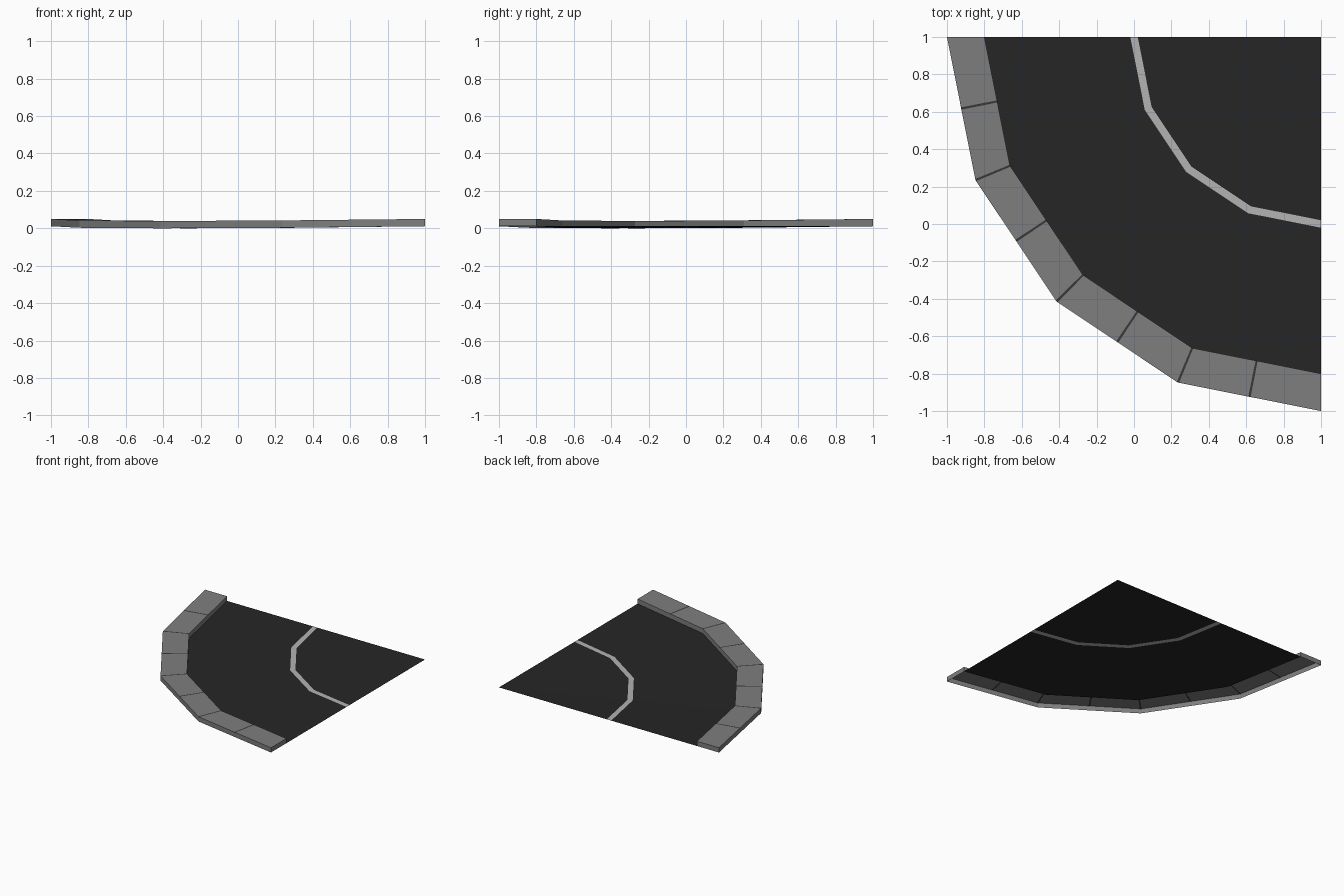
import bpy, bmesh, math
from mathutils import Vector

if "Cube" in bpy.data.objects:
    bpy.data.objects.remove(bpy.data.objects["Cube"])

CENTRE = (1.0, 1.0)
EDGE_Z, SIDES = 0.011, 4
SAG = [0.0, 0.008, 0.011, 0.008, 0.0]   # the bend dips gently in its middle
KERB_IN, KERB_OUT, KERB_H = 1.8, 2.0, 0.039
LINE_IN, LINE_OUT = 0.98, 1.02


def material(name, v):
    m = bpy.data.materials.new(name)
    m.diffuse_color = (v, v, v, 1)
    m.use_nodes = True
    m.node_tree.nodes["Principled BSDF"].inputs["Base Color"].default_value = m.diffuse_color
    return m


asphalt = material("asphalt", 0.019)
paint = material("paint", 0.45)
stone = material("stone", 0.21)
joint = material("joint", 0.04)


def corner(r, i, h=0.0):
    a = math.pi + i * math.pi / 2 / SIDES
    z = EDGE_Z - SAG[i] * min(1, r / KERB_IN) + h
    return Vector((CENTRE[0] + r * math.cos(a), CENTRE[1] + r * math.sin(a), z))


def along(r, s, h=0.0):
    """Point on the faceted arc, s running from 0 to SIDES."""
    i = min(int(s), SIDES - 1)
    return corner(r, i, h).lerp(corner(r, i + 1, h), s - i)


def finish(name, bm, mats):
    bmesh.ops.remove_doubles(bm, verts=bm.verts[:], dist=1e-5)
    me = bpy.data.meshes.new(name)
    bm.to_mesh(me)
    bm.free()
    for m in mats:
        me.materials.append(m)
    bpy.context.collection.objects.link(bpy.data.objects.new(name, me))


def quad(bm, pts, mat=0):
    bm.faces.new([bm.verts.new(p) for p in pts]).material_index = mat


def flat_band(name, r0, r1, mat):
    bm = bmesh.new()
    for i in range(SIDES):
        pts = [corner(r1, i), corner(r1, i + 1), corner(r0, i + 1), corner(r0, i)]
        quad(bm, pts[:3] if r0 == 0 else pts)
    finish(name, bm, [mat])


# road surface and painted centre line, all flush
flat_band("inner_lane", 0, LINE_IN, asphalt)
flat_band("centre_line", LINE_IN, LINE_OUT, paint)
flat_band("outer_lane", LINE_OUT, KERB_IN, asphalt)

# kerb: open underneath, dark joints between the stones
e = 0.008
stations = [0.0]
for k in range(1, 2 * SIDES):
    s = k / 2
    stations += [s - e, s, s + e]
stations.append(float(SIDES))


def section(s):
    return [along(KERB_OUT, s), along(KERB_OUT, s, KERB_H),
            along(KERB_IN, s, KERB_H), along(KERB_IN, s)]


bm = bmesh.new()
for s0, s1 in zip(stations, stations[1:]):
    a, b = section(s0), section(s1)
    for j in range(3):
        is_joint = j == 1 and s1 - s0 < 0.05
        quad(bm, [a[j], b[j], b[j + 1], a[j + 1]], int(is_joint))
quad(bm, section(0.0))
quad(bm, section(float(SIDES))[::-1])
finish("kerb", bm, [stone, joint])
